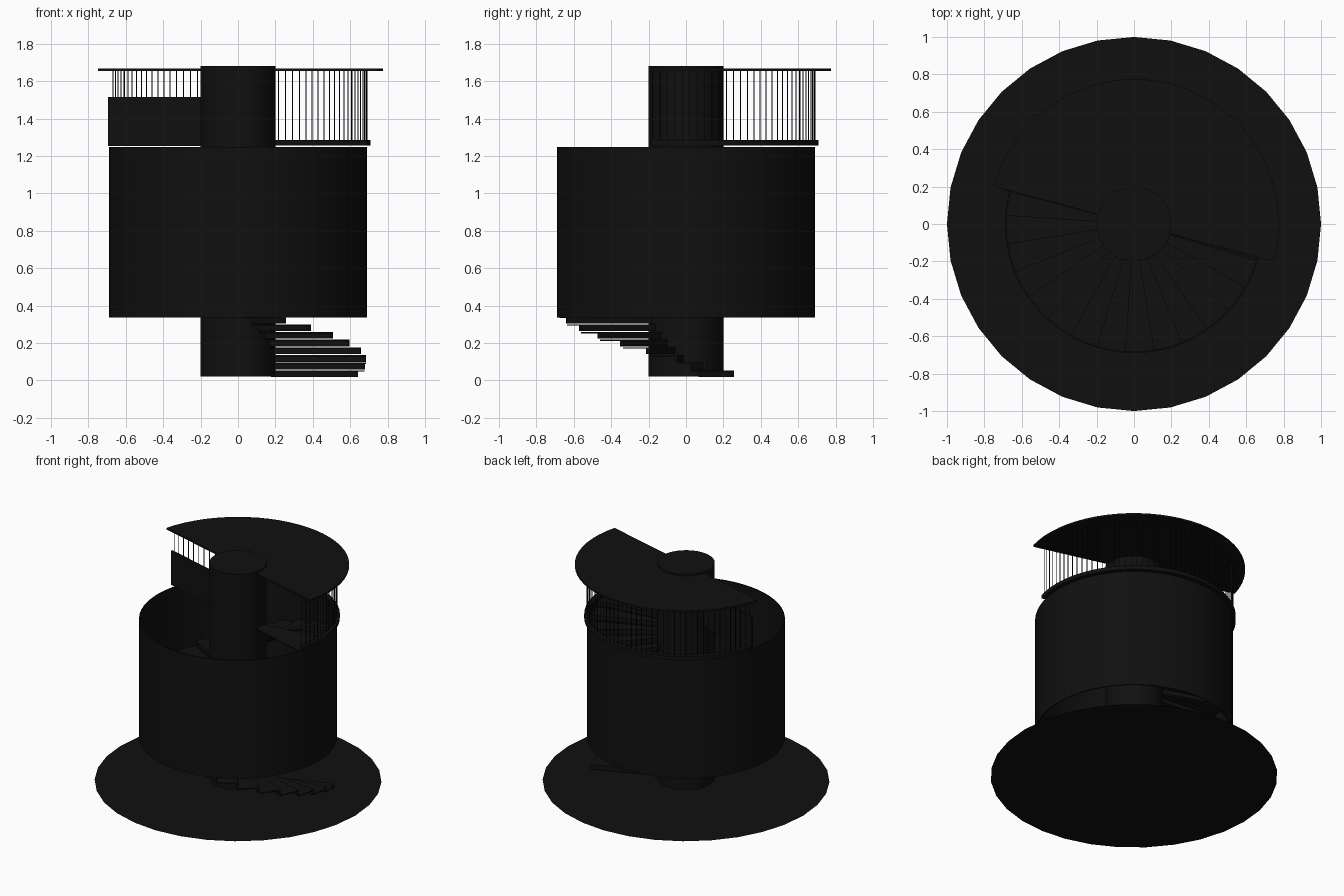
import bpy, bmesh
from math import radians, cos, sin

if "Cube" in bpy.data.objects:
    bpy.data.objects.remove(bpy.data.objects["Cube"])

mat = bpy.data.materials.new("black_paint")
mat.diffuse_color = (0.005, 0.005, 0.005, 1)
mat.use_nodes = True
mat.node_tree.nodes["Principled BSDF"].inputs["Base Color"].default_value = mat.diffuse_color


def finish(bm, name, smooth=False):
    bmesh.ops.recalc_face_normals(bm, faces=bm.faces)
    me = bpy.data.meshes.new(name)
    bm.to_mesh(me)
    bm.free()
    ob = bpy.data.objects.new(name, me)
    bpy.context.collection.objects.link(ob)
    me.materials.append(mat)
    if smooth:
        bpy.ops.object.select_all(action='DESELECT')
        ob.select_set(True)
        bpy.context.view_layer.objects.active = ob
        bpy.ops.object.shade_smooth_by_angle(angle=radians(30))
    return ob


def sector(bm, r0, r1, a0, a1, z0, z1, n):
    """Ring section between two radii, angles (degrees) and heights."""
    full = abs(a1 - a0) >= 360
    rings = []
    for i in range(n if full else n + 1):
        a = radians(a0 + (a1 - a0) * i / n)
        rings.append([bm.verts.new((r * cos(a), r * sin(a), z))
                      for r, z in ((r0, z0), (r1, z0), (r1, z1), (r0, z1))])
    for i in range(n):
        p, q = rings[i], rings[(i + 1) % len(rings)]
        for k in range(4):
            m = (k + 1) % 4
            bm.faces.new((p[k], p[m], q[m], q[k]))
    if not full:
        bm.faces.new(rings[0])
        bm.faces.new(rings[-1])


def part(name, *args, smooth=False):
    bm = bmesh.new()
    sector(bm, *args)
    return finish(bm, name, smooth)


# flat floor disc
bm = bmesh.new()
bmesh.ops.create_circle(bm, cap_ends=True, segments=32, radius=1)
finish(bm, "floor_disc")

# central column
bm = bmesh.new()
r = bmesh.ops.create_cone(bm, cap_ends=True, segments=32, radius1=0.2, radius2=0.2, depth=1.66)
bmesh.ops.translate(bm, vec=(0, 0, 0.85), verts=r["verts"])
finish(bm, "column", True)

# outer drum wall, open at both ends
part("drum_wall", 0.682, 0.69, 0, 360, 0.337, 1.248, 64, smooth=True)

# folded stair: thin treads and risers climbing clockwise
STEPS, TURN, RISE = 30, 12.86, 0.041
treads, risers = bmesh.new(), bmesh.new()
for k in range(STEPS):
    a, top = 22 - TURN * k, 0.0535 + RISE * k
    end = a - TURN - (12 if k == STEPS - 1 else 0)
    sector(risers, 0.19, 0.685, a, a - 1.5, top - RISE + 0.005, top, 1)
    sector(treads, 0.19, 0.685, a - 1.5, end, top - 0.007, top, 3)
finish(treads, "stair_treads")
finish(risers, "stair_risers")

# half-circle curb, balusters and cap around the stairwell
part("curb", 0.67, 0.71, -15, 165, 1.255, 1.284, 32, smooth=True)
part("cap", 0.19, 0.775, -15, 165, 1.655, 1.668, 32, smooth=True)
bm = bmesh.new()
COUNT = 54
for i in range(COUNT + 1):
    a = -15 + 180 * i / COUNT
    sector(bm, 0.689, 0.693, a - 0.17, a + 0.17, 1.28, 1.658, 1)
finish(bm, "balusters")

# radial guard panel closing the stairwell
part("guard_panel", 0.19, 0.718, 164.5, 165.5, 1.253, 1.515, 1)
